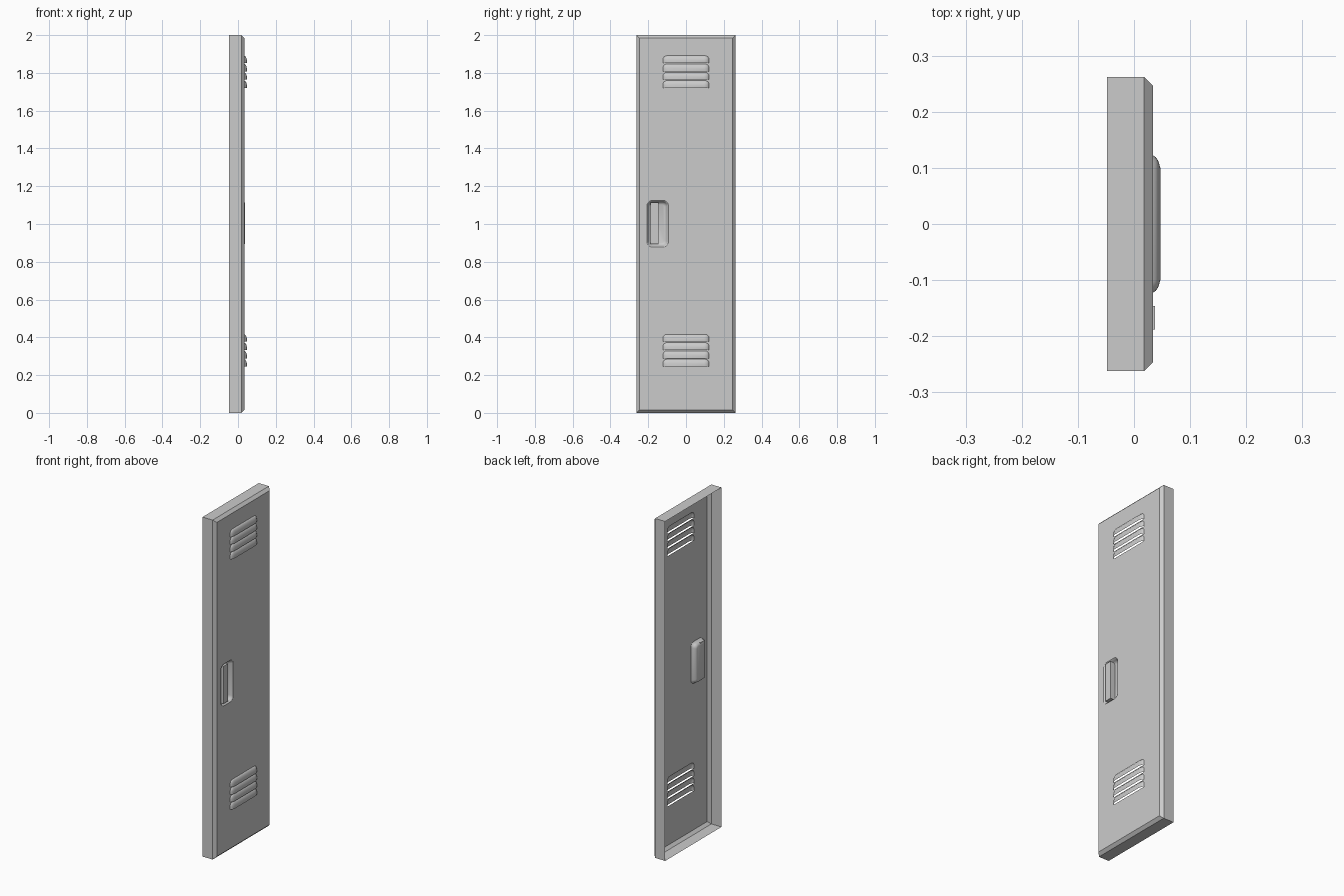
import bpy, bmesh, math

if "Cube" in bpy.data.objects:
    bpy.data.objects.remove(bpy.data.objects["Cube"])

W, H, CH = 0.262, 2.0, 0.016            # half width, height, bevel inset
X_BACK, X_EDGE, X_FACE = -0.048, 0.018, 0.034
LOUVRE_TOPS = [top - 0.044 * i for top in (1.891, 0.416) for i in range(4)]


def finish(name, bm, angle=30):
    bmesh.ops.remove_doubles(bm, verts=bm.verts, dist=1e-5)
    me = bpy.data.meshes.new(name)
    bm.to_mesh(me)
    bm.free()
    ob = bpy.data.objects.new(name, me)
    bpy.context.collection.objects.link(ob)
    bpy.ops.object.select_all(action='DESELECT')
    ob.select_set(True)
    bpy.context.view_layer.objects.active = ob
    bpy.ops.object.shade_smooth_by_angle(angle=math.radians(angle))
    return ob


def ring(bm, pts, x):
    return [bm.verts.new((x, y, z)) for y, z in pts]


def bridge(bm, a, b, closed=True):
    n = len(a)
    for i in range(n if closed else n - 1):
        j = (i + 1) % n
        bm.faces.new((a[i], a[j], b[j], b[i]))


def rect(hw, z0, z1, cy=0):
    return [(cy - hw, z0), (cy + hw, z0), (cy + hw, z1), (cy - hw, z1)]


def corner(cy, cz, r, a0, n=4):
    return [(cy + r * math.cos(math.radians(a0 + 90 * i / n)),
             cz + r * math.sin(math.radians(a0 + 90 * i / n))) for i in range(n + 1)]


def louvre_outline(top, inset=0.0):
    # flat bottom, rounded top corners; runs right to left
    hw, t, b, r = 0.122 - inset, top - inset, top - 0.039, 0.020 - inset * 0.5
    return ([(hw, b)] + corner(hw - r, t - r, r, 0)
            + corner(-hw + r, t - r, r, 90) + [(-hw, b)])


def pocket_outline(inset=0.0):
    y0, y1, z0, z1 = -0.207 + inset, -0.093 - inset, 0.878 + inset, 1.125 - inset
    r = 0.026 - inset * 0.5
    return (corner(y1 - r, z1 - r, r, 0) + corner(y0 + r, z1 - r, r, 90)
            + corner(y0 + r, z0 + r, r, 180) + corner(y1 - r, z0 + r, r, 270))


# door rim: folded sheet walls and bevel, open at the back
bm = bmesh.new()
rings = [ring(bm, rect(W, 0, H), X_BACK), ring(bm, rect(W, 0, H), X_EDGE),
         ring(bm, rect(W - CH, CH, H - CH), X_FACE)]
for a, b in zip(rings, rings[1:]):
    bridge(bm, a, b)
finish("door_rim", bm, 20)

# front sheet with openings for the louvres and the handle pocket
bm = bmesh.new()
edges = []
for pts in ([rect(W - CH, CH, H - CH), pocket_outline()]
            + [louvre_outline(t) for t in LOUVRE_TOPS]):
    vs = ring(bm, pts, X_FACE)
    edges += [bm.edges.new((vs[i - 1], vs[i])) for i in range(len(vs))]
bmesh.ops.triangle_fill(bm, use_beauty=True, use_dissolve=False,
                        edges=edges, normal=(1, 0, 0))
for f in bm.faces:
    f.normal_update()
    if f.normal.x < 0:
        f.normal_flip()
finish("door_front_sheet", bm)

# louvre hoods, open underneath
for k, top in enumerate(LOUVRE_TOPS):
    bm = bmesh.new()
    steps = ((0, X_FACE), (0.003, 0.039), (0.009, 0.043), (0.022, 0.047))
    rings = [ring(bm, louvre_outline(top, i), x) for i, x in steps]
    for a, b in zip(rings, rings[1:]):
        bridge(bm, a, b, closed=False)
    bm.faces.new(rings[-1])
    finish(f"louvre_{k + 1}", bm, 40)

# recessed handle pocket
bm = bmesh.new()
steps = ((0, X_FACE), (0.004, 0.031), (0.008, 0.020), (0.013, 0.011), (0.022, 0.007))
rings = [ring(bm, pocket_outline(i), x) for i, x in steps]
for a, b in zip(rings, rings[1:]):
    bridge(bm, a, b)
bm.faces.new(rings[-1])
finish("handle_pocket", bm, 40)

# pull bar inside the pocket
bm = bmesh.new()
bar = rect(0.021, 0.894, 1.115, cy=-0.167)
back, front = ring(bm, bar, 0.008), ring(bm, bar, 0.037)
bridge(bm, back, front)
bm.faces.new(front)
bm.faces.new(back[::-1])
finish("pull_bar", bm)
